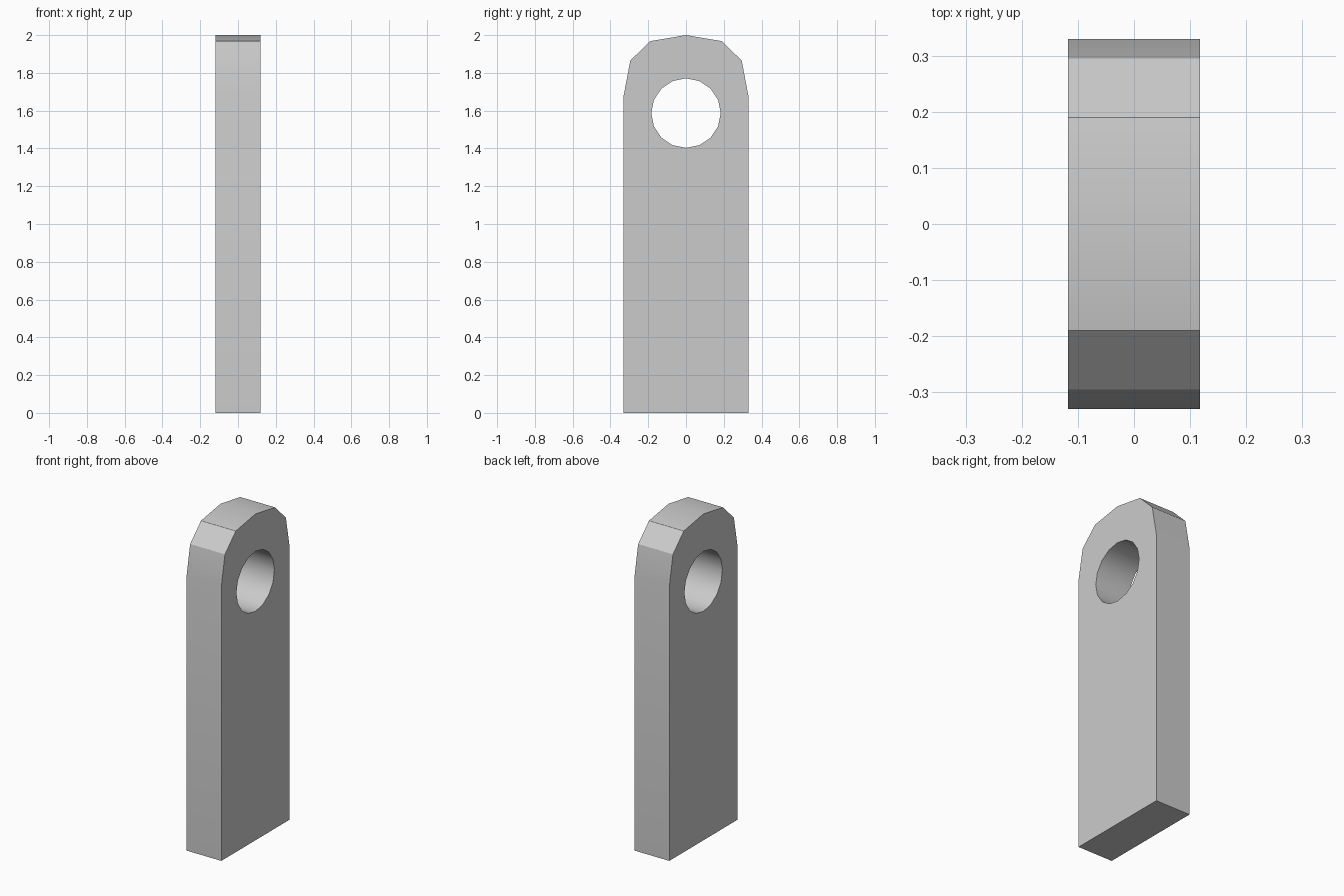
import bpy, bmesh, math

if "Cube" in bpy.data.objects:
    bpy.data.objects.remove(bpy.data.objects["Cube"])

HALF_T = 0.118          # half thickness along x
HOLE_Z, HOLE_R, SIDES = 1.587, 0.184, 16

# outline of the plate: right half, mirrored to the left
right = [(0.33, 0), (0.33, 1.68), (0.295, 1.865), (0.19, 1.968)]
outline = right + [(0, 2.0)] + [(-y, z) for y, z in reversed(right)]

# round eye near the top
hole = [(HOLE_R * math.sin(2 * math.pi * i / SIDES),
         HOLE_Z + HOLE_R * math.cos(2 * math.pi * i / SIDES)) for i in range(SIDES)]

bm = bmesh.new()


def add_loop(points):
    verts = [bm.verts.new((-HALF_T, y, z)) for y, z in points]
    return [bm.edges.new((v, verts[(i + 1) % len(verts)])) for i, v in enumerate(verts)]


# fill between the loops, then extrude to the full thickness
edges = add_loop(outline) + add_loop(hole)
bmesh.ops.triangle_fill(bm, edges=edges, use_beauty=True, use_dissolve=False, normal=(1, 0, 0))
ext = bmesh.ops.extrude_face_region(bm, geom=bm.faces[:], use_keep_orig=True)
moved = [g for g in ext["geom"] if isinstance(g, bmesh.types.BMVert)]
bmesh.ops.translate(bm, verts=moved, vec=(2 * HALF_T, 0, 0))
bmesh.ops.recalc_face_normals(bm, faces=bm.faces[:])

mesh = bpy.data.meshes.new("eye_plate")
bm.to_mesh(mesh)
bm.free()
plate = bpy.data.objects.new("eye_plate", mesh)
bpy.context.collection.objects.link(plate)

# smooth hole and shallow top facets, sharp everywhere else
bpy.context.view_layer.objects.active = plate
plate.select_set(True)
bpy.ops.object.shade_smooth_by_angle(angle=math.radians(30))
